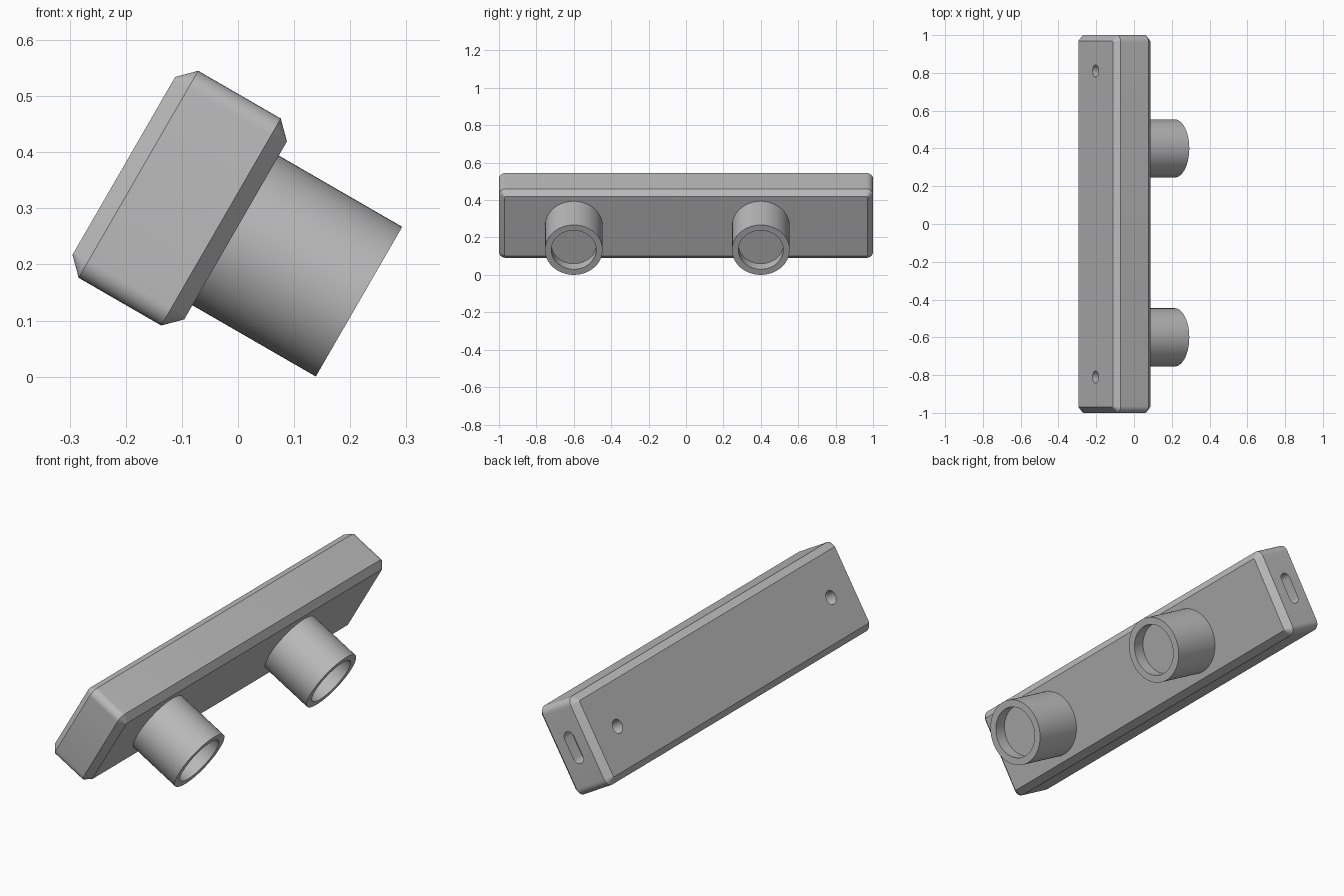
import bpy, bmesh, math
from mathutils import Matrix, Vector

if "Cube" in bpy.data.objects:
    bpy.data.objects.remove(bpy.data.objects["Cube"], do_unlink=True)

grey = bpy.data.materials.new("plain_grey")
grey.use_nodes = True
GREY = (0.5, 0.5, 0.5, 1)
grey.diffuse_color = GREY
grey.node_tree.nodes["Principled BSDF"].inputs["Base Color"].default_value = GREY

# The whole model is laid flat in local axes, then tilted about y
TILT = Matrix.Rotation(math.radians(-60), 4, "Y")
MID, FRONT, BACK, TIP = 0.2235, 0.134, 0.364, -0.12
HALF_W, HALF_L, ROUND, CHAMFER = 0.213, 1.0, 0.036, 0.03


def outline(half_x, half_y, radius, z, steps=8):
    """Rounded rectangle as a list of points."""
    points = []
    for k, (sx, sy) in enumerate([(1, 1), (-1, 1), (-1, -1), (1, -1)]):
        for i in range(steps + 1):
            t = math.pi / 2 * (k + i / steps)
            points.append(Vector((sx * (half_x - radius) + radius * math.cos(t),
                                  sy * (half_y - radius) + radius * math.sin(t), z)))
    return points


def circle(radius, z, sides=64):
    return [Vector((radius * math.cos(2 * math.pi * i / sides),
                    radius * math.sin(2 * math.pi * i / sides), z)) for i in range(sides)]


def loft(name, loops, place):
    """Skin a row of loops, cap both ends and place the part."""
    bm = bmesh.new()
    rings = [[bm.verts.new(p) for p in loop] for loop in loops]
    for low, high in zip(rings, rings[1:]):
        for i in range(len(low)):
            j = (i + 1) % len(low)
            bm.faces.new((low[i], low[j], high[j], high[i]))
    bm.faces.new(rings[0][::-1])
    bm.faces.new(rings[-1])
    bmesh.ops.recalc_face_normals(bm, faces=bm.faces)
    mesh = bpy.data.meshes.new(name)
    bm.to_mesh(mesh)
    bm.free()
    mesh.materials.append(grey)
    obj = bpy.data.objects.new(name, mesh)
    bpy.context.collection.objects.link(obj)
    mesh.transform(TILT @ place)
    return obj


def smooth(obj):
    bpy.ops.object.select_all(action="DESELECT")
    obj.select_set(True)
    bpy.context.view_layer.objects.active = obj
    bpy.ops.object.shade_smooth_by_angle(angle=math.radians(30))


# Long housing with rounded corners and chamfered faces
inner = (HALF_W - CHAMFER, HALF_L - CHAMFER, ROUND - CHAMFER)
outer = (HALF_W, HALF_L, ROUND)
housing = loft("housing", [outline(*inner, FRONT), outline(*outer, FRONT + CHAMFER),
                           outline(*outer, BACK - CHAMFER), outline(*inner, BACK)],
               Matrix.Translation((MID, 0, 0)))

# Two screw holes in the back and one slot in the far end
cutters = [loft("screw_hole_cutter", [circle(0.032, BACK - 0.06, 32), circle(0.032, BACK + 0.05, 32)],
                Matrix.Translation((MID, side * 0.81, 0))) for side in (-1, 1)]
slot_place = Matrix.Translation((MID, HALF_L, (FRONT + BACK) / 2)) @ Matrix.Rotation(math.pi / 2, 4, "X")
cutters.append(loft("slot_cutter", [outline(0.076, 0.028, 0.0279, -0.05), outline(0.076, 0.028, 0.0279, 0.06)],
                    slot_place))
for cutter in cutters:
    cutter.hide_render = True
    cut = housing.modifiers.new("cut", "BOOLEAN")
    cut.operation, cut.solver, cut.object = "DIFFERENCE", "EXACT", cutter
    bpy.context.view_layer.objects.active = housing
    bpy.ops.object.modifier_apply(modifier=cut.name)
    bpy.data.objects.remove(cutter, do_unlink=True)
smooth(housing)

# Two round sockets with a shallow recess
for name, y in (("front_socket", -0.6), ("back_socket", 0.4)):
    socket = loft(name, [circle(0.154, FRONT + 0.01), circle(0.154, TIP),
                         circle(0.12, TIP), circle(0.12, TIP + 0.06)],
                  Matrix.Translation((MID, y, 0)))
    smooth(socket)
